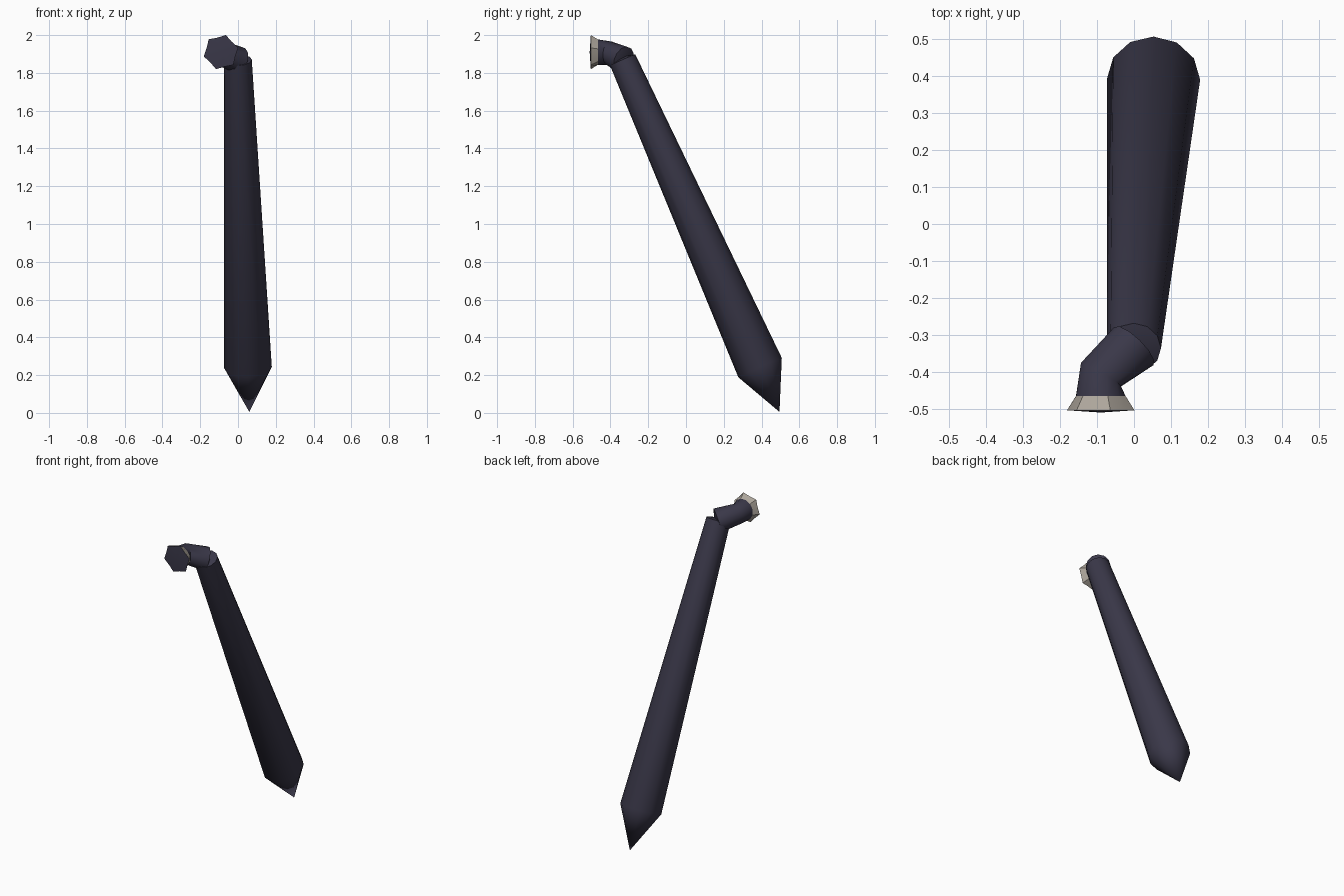
import bpy, bmesh
from math import sin, cos, radians
from mathutils import Vector

cube = bpy.data.objects.get("Cube")
if cube:
    bpy.data.objects.remove(cube, do_unlink=True)

SIDES = 12


def material(name, rgb):
    m = bpy.data.materials.new(name)
    m.use_nodes = True
    m.diffuse_color = (*rgb, 1)
    m.node_tree.nodes["Principled BSDF"].inputs["Base Color"].default_value = (*rgb, 1)
    return m


dark = material("dark slate", (0.042, 0.039, 0.066))
beige = material("warm grey", (0.42, 0.38, 0.33))


def ring(bm, centre, normal, radius, phase=0.0, valley=1.0):
    """Add a ring facing the normal; valley pulls in every second point."""
    c, n = Vector(centre), Vector(normal).normalized()
    u = Vector((1, 0, 0))
    u = (u - n * u.dot(n)).normalized()
    v = n.cross(u)
    verts = []
    for i in range(SIDES):
        a = radians(phase + 360 * i / SIDES)
        r = radius * (valley if i % 2 else 1)
        verts.append(bm.verts.new(c + (u * cos(a) + v * sin(a)) * r))
    return verts


def fan(bm, verts, tip):
    p = bm.verts.new(tip)
    return [bm.faces.new((a, b, p)) for a, b in zip(verts, verts[1:] + verts[:1])]


def bridge(bm, r1, r2):
    return [bm.faces.new((r1[i], r1[(i + 1) % SIDES], r2[(i + 1) % SIDES], r2[i]))
            for i in range(SIDES)]


def finish(bm, name, mats, angle):
    bmesh.ops.recalc_face_normals(bm, faces=bm.faces[:])
    me = bpy.data.meshes.new(name)
    bm.to_mesh(me)
    bm.free()
    for m in mats:
        me.materials.append(m)
    ob = bpy.data.objects.new(name, me)
    bpy.context.collection.objects.link(ob)
    bpy.ops.object.select_all(action='DESELECT')
    ob.select_set(True)
    bpy.context.view_layer.objects.active = ob
    bpy.ops.object.shade_smooth_by_angle(angle=radians(angle))
    return ob


# Long tapered shaft with a pointed foot and a softly domed top
low, high = Vector((0.053, 0.392, 0.24)), Vector((0.0, -0.335, 1.868))
axis = low - high
bm = bmesh.new()
foot = ring(bm, low, axis, 0.126)
top = ring(bm, high, axis, 0.073)
fan(bm, foot, (0.06, 0.495, 0.005))
bridge(bm, foot, top)
fan(bm, top, high - axis.normalized() * 0.018)
finish(bm, "shaft", [dark], 40)

# Bent neck reaching forward from the top of the shaft
bm = bmesh.new()
PHASE = 14
mouth_centre = (-0.09, -0.465, 1.91)
rings = [
    ring(bm, (0.0, -0.33, 1.868), (-0.66, -0.68, 0.3), 0.074, PHASE),
    ring(bm, (-0.09, -0.408, 1.905), (-0.5, -0.86, 0.1), 0.064, PHASE),
    ring(bm, mouth_centre, (0, -1, 0), 0.069, PHASE),
]
fan(bm, rings[0], (0.02, -0.32, 1.86))
for a, b in zip(rings, rings[1:]):
    bridge(bm, a, b)
finish(bm, "neck", [dark], 45)

# Flared star-shaped rim, pale outside and dark on its front face
bm = bmesh.new()
base = ring(bm, mouth_centre, (0, -1, 0), 0.069, PHASE)
star = ring(bm, (-0.09, -0.504, 1.91), (0, -1, 0), 0.094, PHASE, 0.84)
bridge(bm, base, star)
for f in fan(bm, star, (-0.09, -0.51, 1.91)):
    f.material_index = 1
finish(bm, "flared_rim", [beige, dark], 35)
